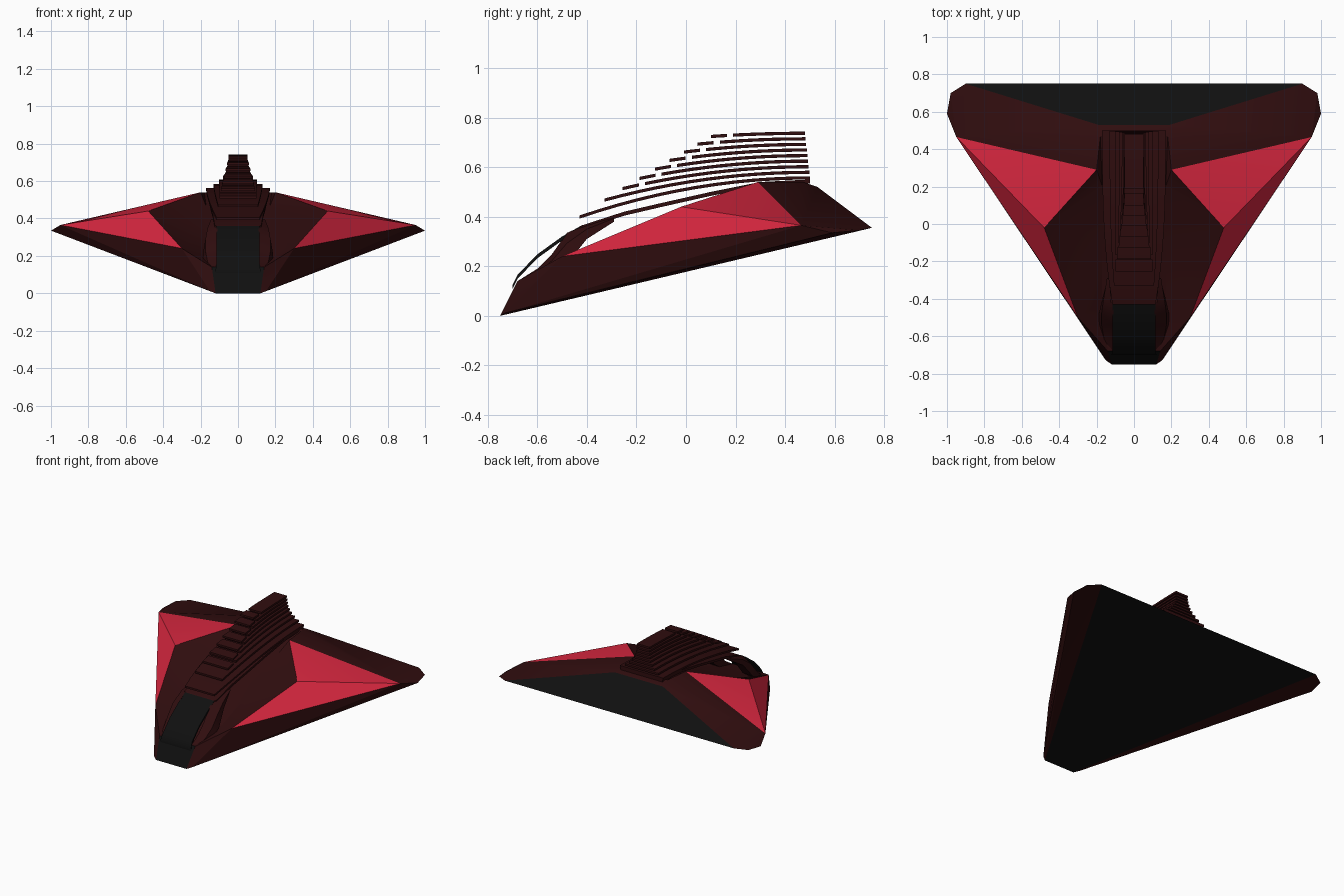
import bpy, bmesh, math

cube = bpy.data.objects.get("Cube")
if cube:
    bpy.data.objects.remove(cube)


def material(name, rgb):
    m = bpy.data.materials.new(name)
    m.use_nodes = True
    m.diffuse_color = (*rgb, 1)
    bsdf = next(n for n in m.node_tree.nodes if n.type == 'BSDF_PRINCIPLED')
    bsdf.inputs["Base Color"].default_value = (*rgb, 1)
    return m


BLACK, DARK, RED = 0, 1, 2
MATS = [material("black", (.005, .005, .005)),
        material("dark_maroon", (.029, .004, .0045)),
        material("crimson", (.68, .02, .05))]


def finish(name, bm, angle=30):
    bmesh.ops.remove_doubles(bm, verts=bm.verts, dist=1e-5)
    bmesh.ops.recalc_face_normals(bm, faces=bm.faces)
    me = bpy.data.meshes.new(name)
    bm.to_mesh(me)
    bm.free()
    for m in MATS:
        me.materials.append(m)
    me.shade_smooth()
    me.set_sharp_from_angle(angle=math.radians(angle))
    ob = bpy.data.objects.new(name, me)
    bpy.context.collection.objects.link(ob)
    return ob


def plate(name, stations, thick, color):
    """Thin curved plate lofted along (y, z, half width); color(y) picks the material."""
    bm = bmesh.new()
    rings = [[bm.verts.new(p) for p in ((-w, y, z), (w, y, z), (w, y, z - thick), (-w, y, z - thick))]
             for y, z, w in stations]
    for r, s in zip(rings, rings[1:]):
        for i in range(4):
            j = (i + 1) % 4
            f = bm.faces.new((r[i], r[j], s[j], s[i]))
            f.material_index = color((r[0].co.y + s[0].co.y) / 2)
    for ring in (rings[0], rings[-1]):
        bm.faces.new(ring).material_index = color(ring[0].co.y)
    return finish(name, bm)


# Wedge hull: named corner points of the left half
P = {
    "nose_low": (.12, -.75, 0), "nose_side": (.15, -.73, .012), "nose_top": (.14, -.68, .14),
    "fore": (.3, -.5, .24), "ridge": (.48, -.02, .44), "peak": (.2, .29, .54),
    "wing": (.95, .465, .365), "tip": (1, .59, .335), "tip_back": (.98, .7, .345),
    "stern": (.9, .75, .355), "deck_back": (.18, .47, .54), "deck_end": (.19, .53, .52),
    "floor_a": (.17, -.42, .2), "floor_b": (.17, -.05, .34), "floor_c": (.17, .2, .465),
}
SIDE_FACES = [
    (DARK, "nose_low nose_side nose_top"),
    (DARK, "nose_side tip wing"), (DARK, "nose_side wing fore"), (DARK, "nose_side fore nose_top"),
    (DARK, "nose_low nose_side tip"), (DARK, "nose_low tip stern"), (DARK, "tip tip_back stern"),
    (RED, "wing ridge fore"), (RED, "wing peak ridge"),
    (DARK, "wing tip tip_back"), (DARK, "wing tip_back stern"), (DARK, "wing stern deck_end"),
    (DARK, "wing deck_end deck_back"), (DARK, "wing deck_back peak"),
    (DARK, "nose_top fore floor_a"), (DARK, "fore floor_b floor_a"), (DARK, "fore ridge floor_b"),
    (DARK, "ridge floor_c floor_b"), (DARK, "ridge peak floor_c"), (DARK, "peak deck_back floor_c"),
]
# Faces spanning the centre, each between two consecutive points of the loop
LOOP = "stern nose_low nose_top floor_a floor_b floor_c deck_back deck_end stern".split()
LOOP_MATS = [BLACK, BLACK, DARK, DARK, DARK, DARK, DARK, BLACK]

bm = bmesh.new()
V = {(k, s): bm.verts.new((s * x, y, z)) for k, (x, y, z) in P.items() for s in (1, -1)}
for mat, keys in SIDE_FACES:
    for s in (1, -1):
        bm.faces.new([V[k, s] for k in keys.split()]).material_index = mat
for a, b, mat in zip(LOOP, LOOP[1:], LOOP_MATS):
    bm.faces.new((V[a, 1], V[b, 1], V[b, -1], V[a, -1])).material_index = mat
finish("hull", bm, 20)

# Arched centre spine, black over the nose
SPINE = [(-.7, .125, .12), (-.68, .165, .115), (-.6, .248, .115), (-.5, .32, .115), (-.43, .36, .115),
         (-.42, .365, .125), (-.25, .42, .135), (-.1, .455, .145), (.1, .5, .155),
         (.3, .54, .165), (.5, .55, .165)]
plate("spine", SPINE, .016, lambda y: BLACK if y < -.43 else DARK)

# Curved cowls beside the nose: (y, upper z, lower z)
COWL = [(-.68, .14, .08), (-.6, .19, .13), (-.54, .25, .17), (-.48, .335, .21), (-.4, .37, .31), (-.29, .4, .38)]
for side, label in ((1, "left"), (-1, "right")):
    bm = bmesh.new()
    rows = []
    for i, (y, top, low) in enumerate(COWL):
        bulge = .05 * math.sin(math.pi * i / (len(COWL) - 1))
        rows.append([bm.verts.new((side * x, y, z)) for x, z in
                     ((.11, top), (.145 + bulge * .6, (top * 2 + low) / 3), (.14 + bulge, low), (.11, low))])
    for r, s in zip(rows, rows[1:]):
        for i in range(4):
            j = (i + 1) % 4
            bm.faces.new((r[i], r[j], s[j], s[i])).material_index = DARK
    for r in (rows[0], rows[-1]):
        bm.faces.new(r).material_index = DARK
    finish("cowl_" + label, bm)

# Stack of dorsal slats, each with a separate front lip
COUNT = 9
for i in range(COUNT):
    t = i / (COUNT - 1)
    front, back = -.43 + .53 * t ** .8, .5 - .02 * t
    z_front, z_back = .405 + .325 * t ** .75, .563 + .18 * t
    w_front, w_back = .05 + .065 * (1 - t), .05 + .12 * (1 - t) ** 3

    def station(y):
        s = (back - y) / (back - front)
        return y, z_back - (z_back - z_front) * s * s, w_back + (w_front - w_back) * s ** 3

    def span(a, b, n):
        return [station(a + (b - a) * k / n) for k in range(n + 1)]

    if i < 2:
        plate(f"slat_{i + 1}", span(front, back, 12), .013, lambda y: DARK)
    else:
        split = front + .065
        plate(f"slat_lip_{i + 1}", span(front, split, 3), .013, lambda y: DARK)
        plate(f"slat_{i + 1}", span(split + .025, back, 10), .013, lambda y: DARK)
